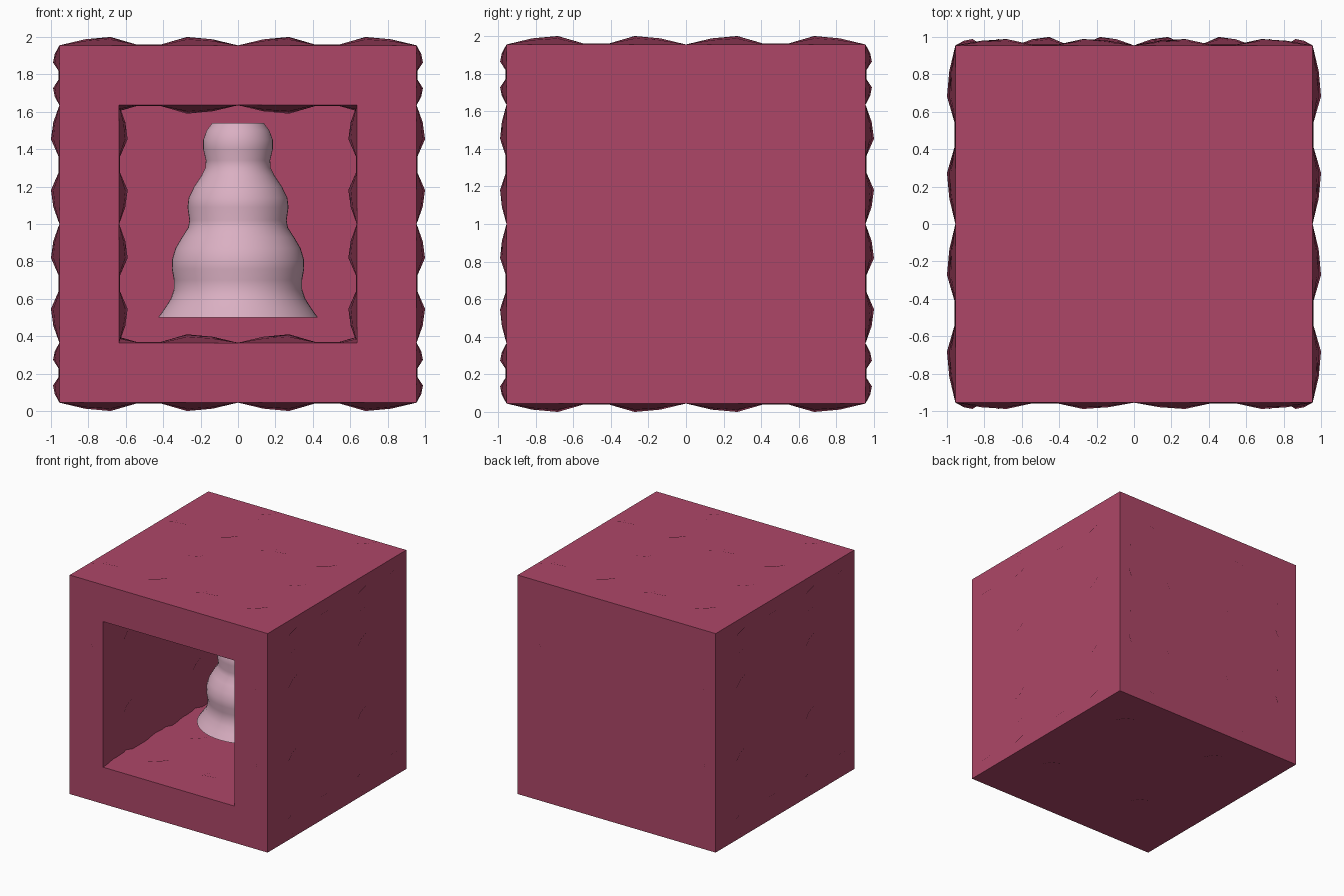
import bpy, bmesh, math
from mathutils import Vector

if "Cube" in bpy.data.objects:
    bpy.data.objects.remove(bpy.data.objects["Cube"])

H, W = 0.955, 0.635          # outer half size, cavity half size
T = H - W                    # wall thickness
PROFILE = [0, .72, 1, .12, .12, 1, .72, 0]   # ripple across one patch


def material(name, color):
    m = bpy.data.materials.new(name)
    m.diffuse_color = (*color, 1)
    m.use_nodes = True
    m.node_tree.nodes["Principled BSDF"].inputs["Base Color"].default_value = m.diffuse_color
    return m


ROSE = material("rose", (.42, .062, .137))
PALE = material("pale_pink", (.70, .43, .54))


def rippled_box(name, center, size):
    """Box whose faces carry low bumps but are shaded as flat planes."""
    bm = bmesh.new()
    tag = bm.faces.layers.int.new("side")
    c = Vector(center)
    normals = []
    for axis in range(3):
        a, b = (axis + 1) % 3, (axis + 2) % 3
        na, nb = [2 if size[k] > 1 else 1 for k in (a, b)]
        height = .045 if min(size[a], size[b]) > .5 else .034
        for sign in (-1, 1):
            n = Vector((0, 0, 0))
            n[axis] = sign
            rows = []
            for i in range(7 * na + 1):
                row = []
                for j in range(7 * nb + 1):
                    p = c.copy()
                    p[a] += size[a] * (i / (7 * na) - .5)
                    p[b] += size[b] * (j / (7 * nb) - .5)
                    h = height * PROFILE[i % 7] * PROFILE[j % 7]
                    p[axis] += sign * (size[axis] / 2 + h)
                    row.append(bm.verts.new(p))
                rows.append(row)
            for i in range(7 * na):
                for j in range(7 * nb):
                    q = [rows[i][j], rows[i + 1][j],
                         rows[i + 1][j + 1], rows[i][j + 1]]
                    f = bm.faces.new(q if sign > 0 else q[::-1])
                    f.smooth = True
                    f[tag] = len(normals)
            normals.append(n)
    bmesh.ops.remove_doubles(bm, verts=bm.verts, dist=1e-5)
    loops = [normals[f[tag]] for f in bm.faces for _ in f.loops]
    me = bpy.data.meshes.new(name)
    bm.to_mesh(me)
    bm.free()
    me.normals_split_custom_set(loops)
    me.materials.append(ROSE)
    ob = bpy.data.objects.new(name, me)
    bpy.context.collection.objects.link(ob)
    return ob


# Floor and roof slabs
mid = (H + W) / 2
for name, s in (("floor_slab", -1), ("roof_slab", 1)):
    rippled_box(name, (0, 0, 1 + s * mid), (2 * H, 2 * H, T))

# Side walls and back wall
for name, s in (("left_wall", -1), ("right_wall", 1)):
    rippled_box(name, (s * mid, 0, 1), (T, 2 * H, 2 * W))
rippled_box("back_wall", (0, mid, 1), (2 * W, T, 2 * W))

# Turned, tiered centrepiece inside the cavity
outline = [(.427, .50), (.392, .55), (.36, .60), (.343, .65), (.343, .70),
           (.354, .76), (.353, .81), (.335, .87), (.30, .93), (.267, .98),
           (.26, 1.02), (.27, 1.09), (.264, 1.14), (.235, 1.20),
           (.195, 1.26), (.175, 1.30), (.172, 1.34), (.186, 1.40),
           (.186, 1.45), (.168, 1.50), (.138, 1.54)]
SEG = 48
bm = bmesh.new()
rings = [[bm.verts.new((r * math.cos(2 * math.pi * k / SEG),
                        .18 + r * math.sin(2 * math.pi * k / SEG), z))
          for k in range(SEG)] for r, z in outline]
for lo, hi in zip(rings, rings[1:]):
    for k in range(SEG):
        m = (k + 1) % SEG
        bm.faces.new((lo[k], lo[m], hi[m], hi[k]))
bm.faces.new(rings[0][::-1])
bm.faces.new(rings[-1])
me = bpy.data.meshes.new("tiered_centrepiece")
bm.to_mesh(me)
bm.free()
me.materials.append(PALE)
piece = bpy.data.objects.new("tiered_centrepiece", me)
bpy.context.collection.objects.link(piece)
bpy.context.view_layer.objects.active = piece
piece.select_set(True)
bpy.ops.object.shade_smooth_by_angle(angle=math.radians(40))
